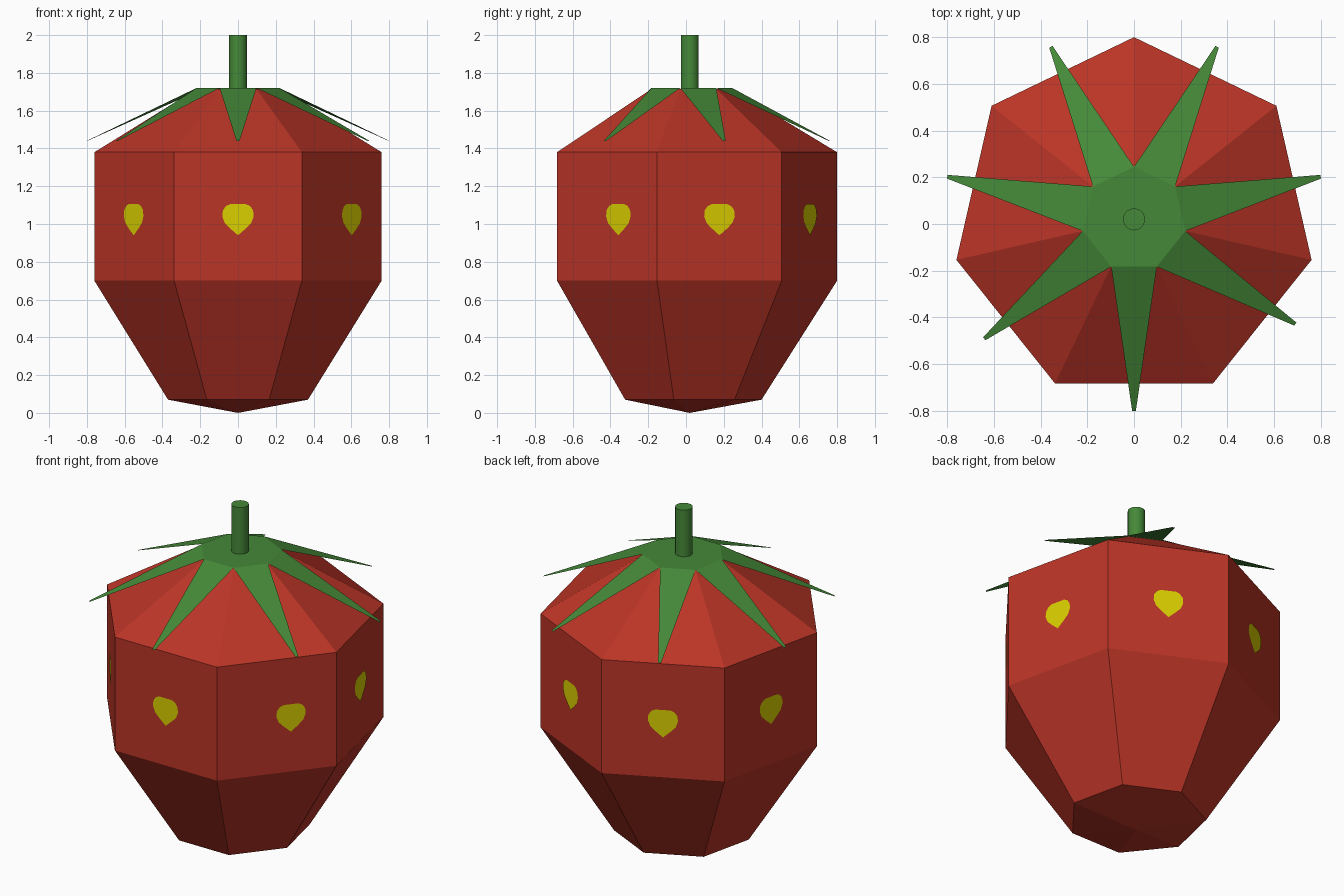
import bpy, bmesh
from math import sin, cos, pi, radians
from mathutils import Vector

if "Cube" in bpy.data.objects:
    bpy.data.objects.remove(bpy.data.objects["Cube"])

N = 7
CY = 0.02            # the heptagon's centre sits slightly behind the origin
STEP = 2 * pi / N


def material(name, rgb):
    m = bpy.data.materials.new(name)
    m.diffuse_color = (*rgb, 1)
    m.use_nodes = True
    m.node_tree.nodes["Principled BSDF"].inputs["Base Color"].default_value = m.diffuse_color
    return m


red = material("red", (0.50, 0.035, 0.02))
green = material("green", (0.06, 0.25, 0.04))
yellow = material("yellow", (0.70, 0.62, 0.0))


def make(name, bm, mat, fix_normals=True):
    if fix_normals:
        bmesh.ops.recalc_face_normals(bm, faces=bm.faces)
    me = bpy.data.meshes.new(name)
    bm.to_mesh(me)
    bm.free()
    me.materials.append(mat)
    ob = bpy.data.objects.new(name, me)
    bpy.context.collection.objects.link(ob)
    return ob


def ring(bm, r, z):
    return [bm.verts.new((r * cos(pi / 2 + k * STEP), CY + r * sin(pi / 2 + k * STEP), z))
            for k in range(N)]


def side_frame(k):
    """Outward and sideways directions of heptagon side k (0 = front)."""
    a = -pi / 2 + k * STEP
    return Vector((cos(a), sin(a), 0)), Vector((-sin(a), cos(a), 0))


SHIFT = {1: 0.08}    # one seed and its leaf are set off to the side

# Fruit body: stacked heptagon rings closed by a shallow bottom point
bm = bmesh.new()
rings = [ring(bm, r, z) for r, z in ((0.38, 0.07), (0.78, 0.70), (0.78, 1.38), (0.225, 1.715))]
bottom = bm.verts.new((0, CY, 0))
for k in range(N):
    j = (k + 1) % N
    bm.faces.new((bottom, rings[0][j], rings[0][k]))
    for lo, hi in zip(rings, rings[1:]):
        bm.faces.new((lo[k], lo[j], hi[j], hi[k]))
bm.faces.new(rings[-1])
make("fruit_body", bm, red)

# Leaf crown: flat heptagon with a narrow drooping leaf on every side
bm = bmesh.new()
r, z = 0.225, 1.72
ap, half = r * cos(pi / N), r * sin(pi / N)
centre = Vector((0, CY, 0))
for k in range(N):
    out, side = side_frame(k)
    tip = centre + out * 0.82 + side * SHIFT.get(k, 0)
    pts = [centre + out * ap - side * half + Vector((0, 0, z)),
           tip - side * 0.008 + Vector((0, 0, 1.44)),
           tip + side * 0.008 + Vector((0, 0, 1.44)),
           centre + out * ap + side * half + Vector((0, 0, z))]
    bm.faces.new([bm.verts.new(p) for p in pts])
bm.faces.new(ring(bm, r, z))
bmesh.ops.remove_doubles(bm, verts=bm.verts, dist=0.001)
make("leaf_crown", bm, green, False)

# Seeds: flat teardrops just proud of each upright side
half_drop = [(0.04, 0.975), (0.07, 1.005), (0.083, 1.04), (0.08, 1.072), (0.064, 1.095), (0.042, 1.105)]
drop = [(0, 0.94)] + half_drop + [(-x, h) for x, h in reversed(half_drop)]
bm = bmesh.new()
for k in range(N):
    out, side = side_frame(k)
    base = centre + out * (0.78 * cos(pi / N) + 0.004) + side * SHIFT.get(k, 0)
    bm.faces.new([bm.verts.new(base + side * x + Vector((0, 0, h))) for x, h in drop])
make("seeds", bm, yellow, False)

# Stem
bpy.ops.mesh.primitive_cylinder_add(vertices=32, radius=0.047, depth=0.285, location=(0, CY, 1.8575))
stem = bpy.context.object
stem.name = "stem"
stem.data.materials.append(green)
bpy.ops.object.shade_smooth_by_angle(angle=radians(30))
